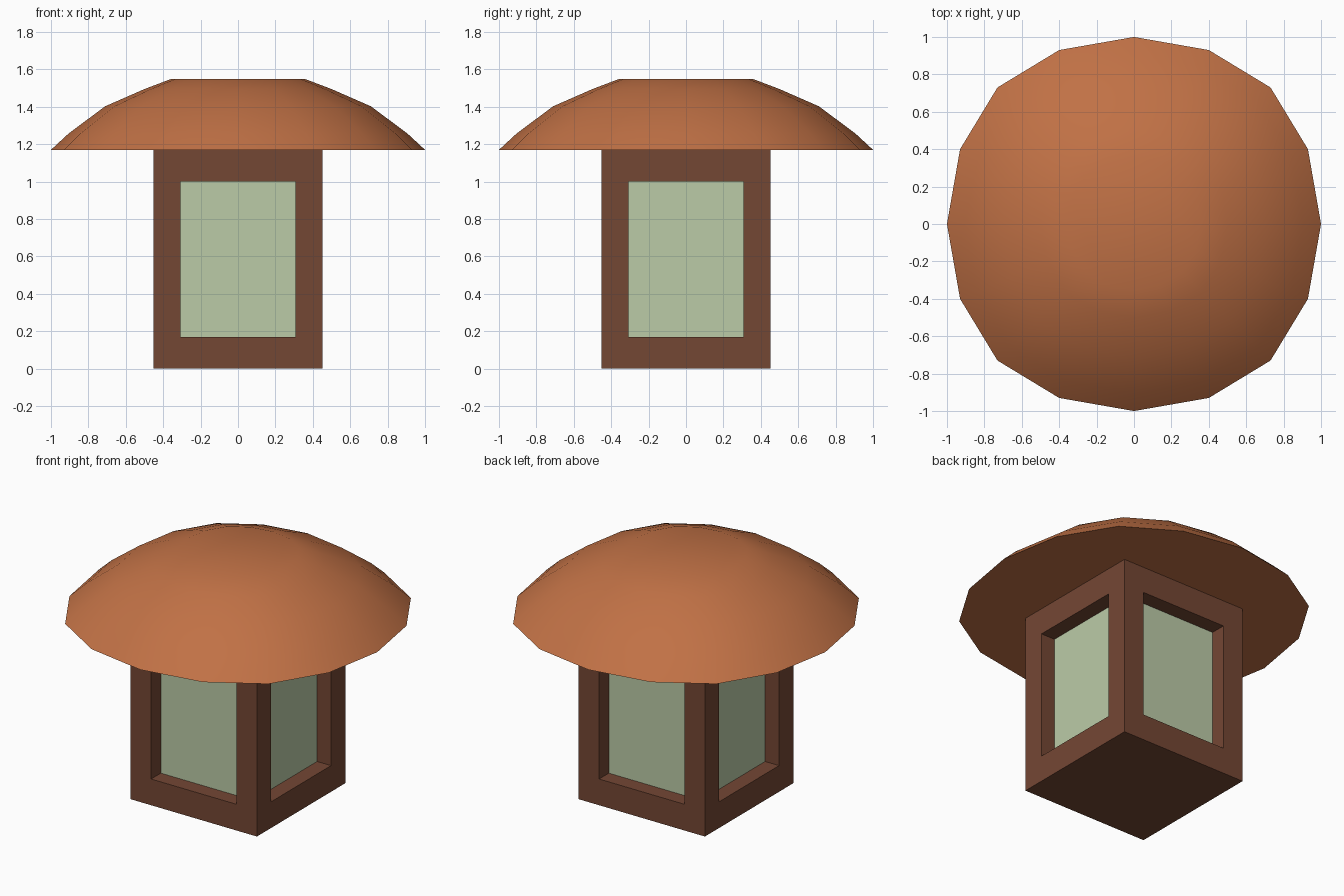
import bpy, bmesh, math

if "Cube" in bpy.data.objects:
    bpy.data.objects.remove(bpy.data.objects["Cube"])


def material(name, color):
    m = bpy.data.materials.new(name)
    m.diffuse_color = (*color, 1)
    m.use_nodes = True
    m.node_tree.nodes["Principled BSDF"].inputs["Base Color"].default_value = m.diffuse_color
    return m


def make_object(name, bm, mats):
    bmesh.ops.recalc_face_normals(bm, faces=bm.faces)
    me = bpy.data.meshes.new(name)
    bm.to_mesh(me)
    bm.free()
    for m in mats:
        me.materials.append(m)
    ob = bpy.data.objects.new(name, me)
    bpy.context.collection.objects.link(ob)
    return ob


wood = material("dark_wood", (0.175, 0.063, 0.034))
glass = material("pale_green_glass", (0.50, 0.60, 0.39))
clay = material("terracotta", (0.53, 0.165, 0.06))

# Lantern body: a box whose four sides have recessed window panes
HALF, HEIGHT, DEPTH = 0.453, 1.17, 0.10
SIDE, LOW, HIGH = 0.146, 0.17, 1.0
bm = bmesh.new()
bmesh.ops.create_cube(bm, size=1)
for v in bm.verts:
    v.co = (v.co.x * 2 * HALF, v.co.y * 2 * HALF, (v.co.z + 0.5) * HEIGHT)
bm.normal_update()
sides = [f for f in bm.faces if abs(f.normal.z) < 0.5]
bmesh.ops.inset_individual(bm, faces=sides, thickness=SIDE, use_even_offset=True)
for f in sides:
    for v in f.verts:
        v.co.z = LOW if v.co.z < HEIGHT / 2 else HIGH
bm.normal_update()
for f in sides:
    n = f.normal.copy()
    new = bmesh.ops.extrude_discrete_faces(bm, faces=[f])["faces"][0]
    bmesh.ops.translate(bm, verts=new.verts, vec=-n * DEPTH)
    new.material_index = 1
make_object("lantern_body", bm, [wood, glass])

# Roof: rounded-square 16-sided dome with a flat cap and flat underside
PROFILE = [(1.0, 1.17), (0.905, 1.258), (0.71, 1.403), (0.5, 1.495), (0.355, 1.55)]
SHAPE = [(1.0, 0.0), (0.93, 0.4), (0.73, 0.73), (0.4, 0.93)]
outline = []
for q in range(4):
    c, s = round(math.cos(q * math.pi / 2)), round(math.sin(q * math.pi / 2))
    outline += [(x * c - y * s, x * s + y * c) for x, y in SHAPE]
bm = bmesh.new()
rings = [[bm.verts.new((x * r, y * r, z)) for x, y in outline] for r, z in PROFILE]
for a, b in zip(rings, rings[1:]):
    for i in range(16):
        j = (i + 1) % 16
        bm.faces.new((a[i], a[j], b[j], b[i]))
bm.faces.new(rings[-1])
bm.faces.new(rings[0][::-1])
roof = make_object("domed_roof", bm, [clay])
bpy.context.view_layer.objects.active = roof
roof.select_set(True)
bpy.ops.object.shade_smooth_by_angle(angle=math.radians(30))
